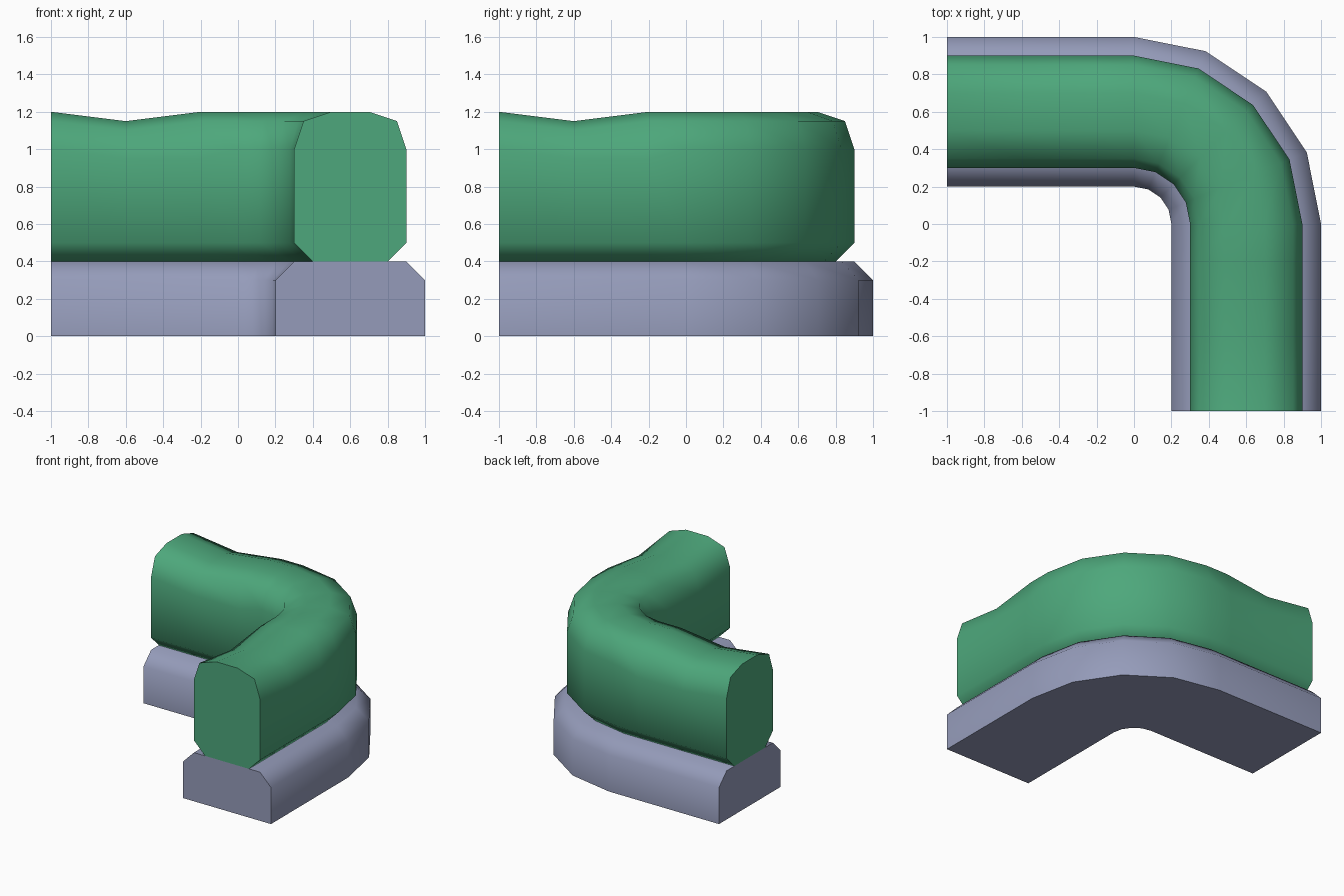
import bpy, bmesh, math

if "Cube" in bpy.data.objects:
    bpy.data.objects.remove(bpy.data.objects["Cube"])


def material(name, color):
    m = bpy.data.materials.new(name)
    m.diffuse_color = (*color, 1)
    m.use_nodes = True
    m.node_tree.nodes["Principled BSDF"].inputs["Base Color"].default_value = m.diffuse_color
    return m


stone = material("grey stone", (0.30, 0.33, 0.49))
leaf = material("leaf green", (0.075, 0.39, 0.20))

# Path stations: (corner centre offset, direction, dip of top, dip of shoulder)
def stations(with_dips):
    dips = [(1.0, 0, 0), (0.6, .05, .05), (0.2, 0, .05)] if with_dips else [(1.0, 0, 0)]
    first = [((-d, 0), math.pi / 2, t, s) for d, t, s in dips]
    bend = [((0, 0), math.pi / 2 * (1 - i / 4), 0, 0) for i in range(5)]
    last = [((0, -d), 0, t, s) for d, t, s in reversed(dips)]
    return first + bend + last


def sweep(name, profile, mat, with_dips=False):
    bm = bmesh.new()
    rings = []
    for (ox, oy), a, top, shoulder in stations(with_dips):
        ring = []
        for r, z in profile:
            if with_dips and z >= 1.1:
                z -= top
            elif with_dips and z >= 0.9:
                z -= shoulder
            ring.append(bm.verts.new((ox + r * math.cos(a), oy + r * math.sin(a), z)))
        rings.append(ring)
    n = len(profile)
    for a, b in zip(rings, rings[1:]):
        for i in range(n):
            j = (i + 1) % n
            bm.faces.new((a[i], a[j], b[j], b[i]))
    bm.faces.new(rings[0])
    bm.faces.new(rings[-1])
    bmesh.ops.recalc_face_normals(bm, faces=bm.faces)
    me = bpy.data.meshes.new(name)
    bm.to_mesh(me)
    bm.free()
    me.materials.append(mat)
    ob = bpy.data.objects.new(name, me)
    bpy.context.collection.objects.link(ob)
    bpy.ops.object.select_all(action='DESELECT')
    ob.select_set(True)
    bpy.context.view_layer.objects.active = ob
    bpy.ops.object.shade_smooth_by_angle(angle=math.radians(60))


def mirrored(half):
    # half profile about the centre line radius 0.6
    return [(0.6 + w, z) for w, z in half] + [(0.6 - w, z) for w, z in reversed(half)]


# Stone kerb with chamfered top
sweep("stone_base", mirrored([(.4, 0), (.4, .3), (.3, .4)]), stone)

# Rounded hedge with a dip in each arm
sweep("hedge", mirrored([(.2, .4), (.3, .5), (.3, 1.0), (.25, 1.15), (.1, 1.2)]), leaf, True)
